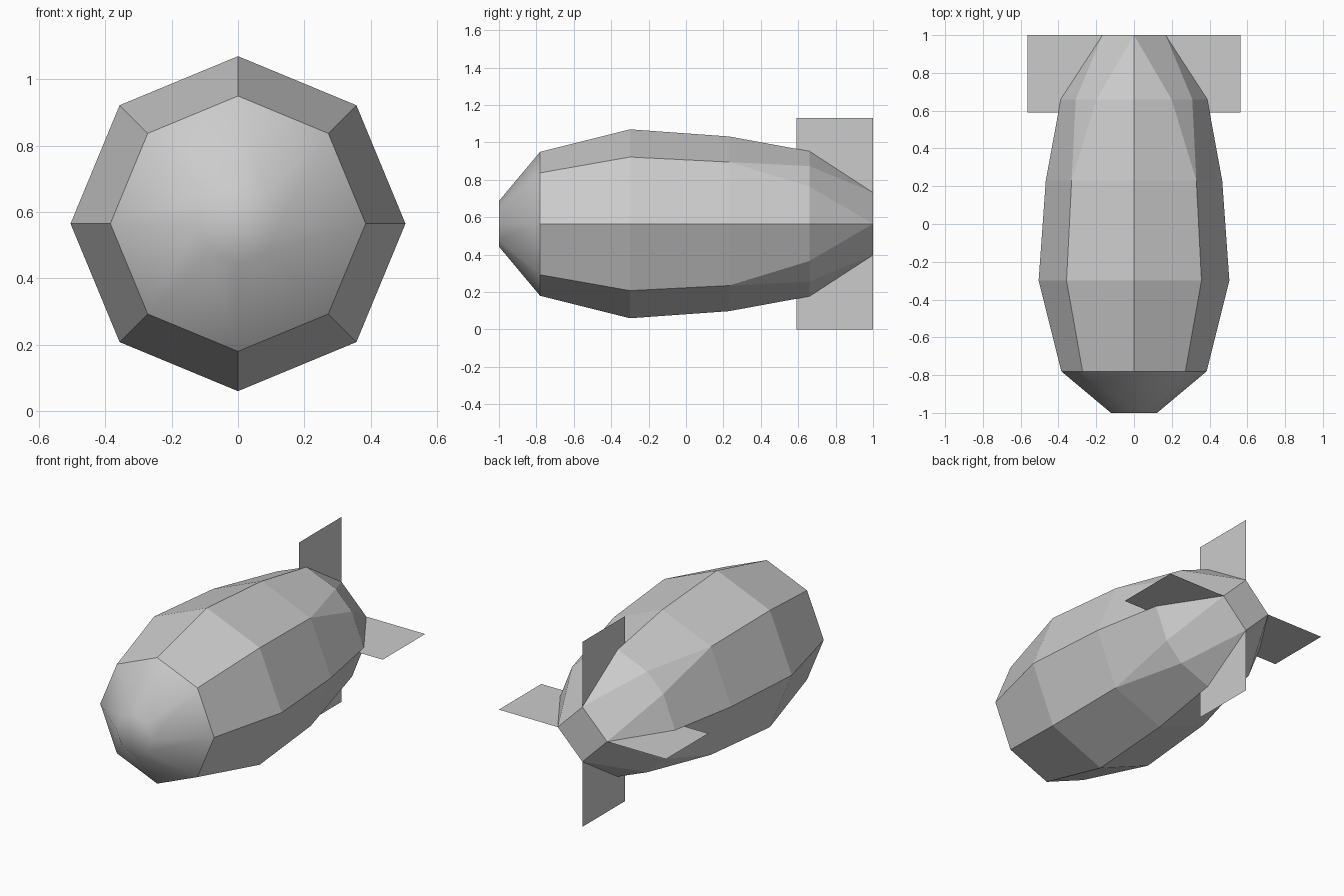
import bpy, bmesh, math

if "Cube" in bpy.data.objects:
    bpy.data.objects.remove(bpy.data.objects["Cube"])

CZ = 0.565  # height of the long axis

grey = bpy.data.materials.new("light_grey")
grey.diffuse_color = (0.6, 0.6, 0.6, 1)
grey.use_nodes = True
grey.node_tree.nodes["Principled BSDF"].inputs["Base Color"].default_value = grey.diffuse_color


def ring(bm, y, radius, angles):
    return [bm.verts.new((radius * math.cos(math.radians(a)), y,
                          CZ + radius * math.sin(math.radians(a)))) for a in angles]


def bridge(bm, a, b):
    n = len(a)
    for i in range(n):
        j = (i + 1) % n
        bm.faces.new((a[i], a[j], b[j], b[i]))


def finish(bm, name, smooth=False):
    bmesh.ops.recalc_face_normals(bm, faces=bm.faces)
    for f in bm.faces:
        f.smooth = smooth
    mesh = bpy.data.meshes.new(name)
    bm.to_mesh(mesh)
    bm.free()
    mesh.materials.append(grey)
    ob = bpy.data.objects.new(name, mesh)
    bpy.context.collection.objects.link(ob)
    return ob


octagon = [45 * i for i in range(8)]

# Smooth nose with a small blunt tip
bm = bmesh.new()
tip = ring(bm, -1.0, 0.122, octagon)
bridge(bm, tip, ring(bm, -0.78, 0.385, octagon))
bm.faces.new(tip)
finish(bm, "nose", smooth=True)

# Faceted hull: octagon rings, splitting to twelve sides, then a square tail
bm = bmesh.new()
front = ring(bm, -0.78, 0.385, octagon)
widest = ring(bm, -0.30, 0.505, octagon)
mid = ring(bm, 0.23, 0.467, octagon)
bridge(bm, front, widest)
bridge(bm, widest, mid)
axis = ring(bm, 0.66, 0.388, [0, 90, 180, 270])
low = ring(bm, 0.66, 0.367, [32.8 + 90 * i for i in range(4)])
high = ring(bm, 0.66, 0.367, [57.2 + 90 * i for i in range(4)])
tail = ring(bm, 1.0, 0.167, [0, 90, 180, 270])
for q in range(4):
    n = (q + 1) % 4
    a0, diag, a1 = mid[2 * q], mid[2 * q + 1], mid[2 * n]
    for face in ((a0, diag, low[q], axis[q]),
                 (diag, high[q], low[q]),
                 (diag, a1, axis[n], high[q]),
                 (axis[q], low[q], tail[q]),
                 (low[q], high[q], tail[n], tail[q]),
                 (high[q], axis[n], tail[n])):
        bm.faces.new(face)
bm.faces.new(tail)
finish(bm, "hull")

# Crossed flat tail fins
for name, dx, dz in (("horizontal_fin", 0.565, 0), ("vertical_fin", 0, 0.565)):
    bm = bmesh.new()
    bm.faces.new([bm.verts.new((s * dx, y, CZ + s * dz))
                  for s, y in ((-1, 0.59), (1, 0.59), (1, 1.0), (-1, 1.0))])
    finish(bm, name)
